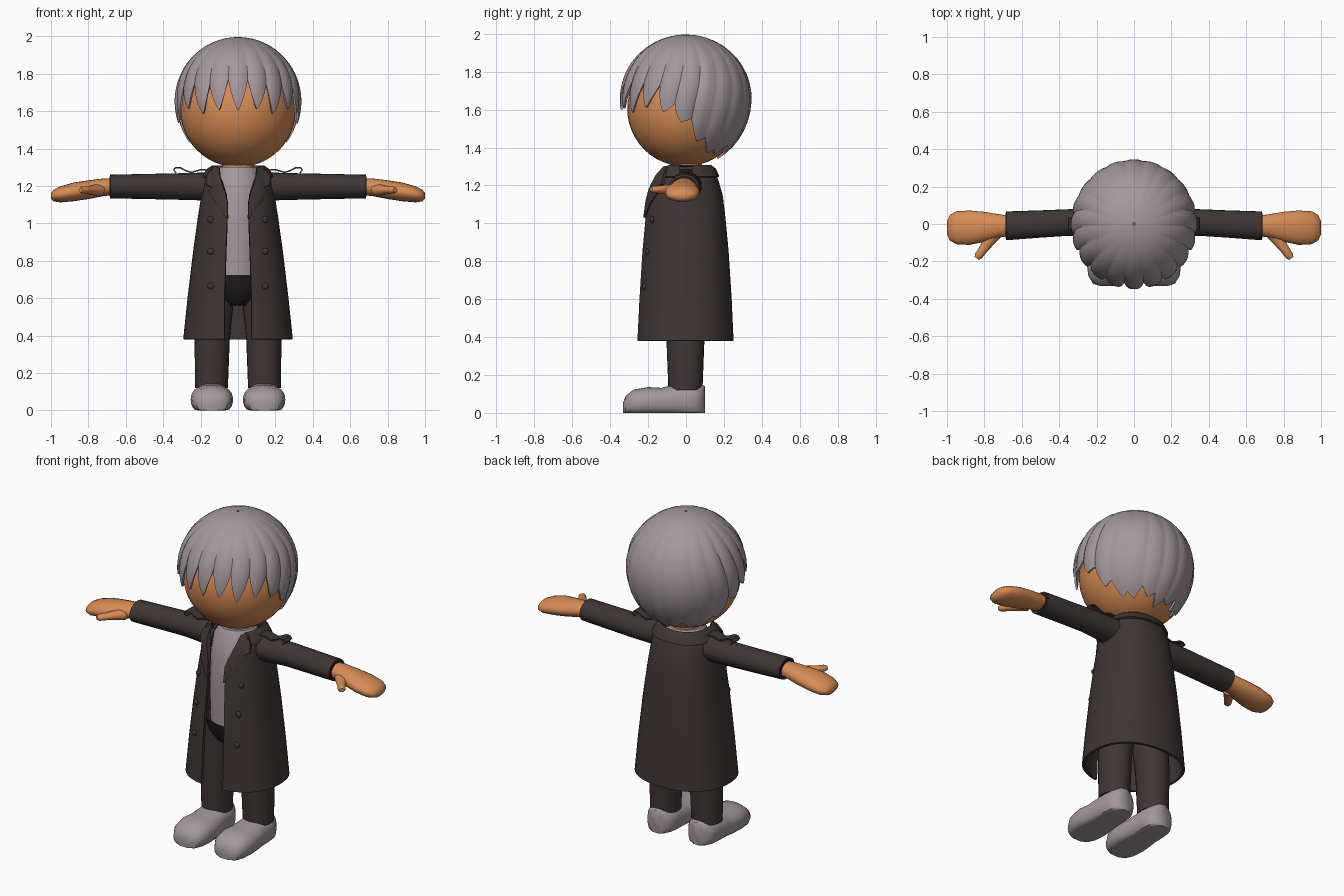
import bpy, bmesh, math
from mathutils import Vector as V

if "Cube" in bpy.data.objects:
    bpy.data.objects.remove(bpy.data.objects["Cube"])


def material(name, rgb):
    m = bpy.data.materials.new(name)
    m.diffuse_color = (*rgb, 1)
    m.use_nodes = True
    m.node_tree.nodes["Principled BSDF"].inputs["Base Color"].default_value = m.diffuse_color
    return m


SKIN = material("skin orange", (0.68, 0.26, 0.09))
LILAC = material("lilac grey", (0.37, 0.31, 0.335))
COAT = material("dark brown", (0.050, 0.037, 0.036))
BLACK = material("near black", (0.018, 0.013, 0.013))


def loft(name, rings, mat, closed=True, caps=True, thick=0, angle=40):
    """Skin a surface through rings holding equal numbers of points."""
    bm = bmesh.new()
    rows = [[bm.verts.new(p) for p in r] for r in rings]
    n = len(rows[0])
    for a, b in zip(rows, rows[1:]):
        for i in range(n if closed else n - 1):
            j = (i + 1) % n
            bm.faces.new((a[i], a[j], b[j], b[i]))
    if closed and caps:
        bm.faces.new(rows[0])
        bm.faces.new(rows[-1])
    bmesh.ops.recalc_face_normals(bm, faces=bm.faces)
    me = bpy.data.meshes.new(name)
    bm.to_mesh(me)
    bm.free()
    me.materials.append(mat)
    ob = bpy.data.objects.new(name, me)
    bpy.context.collection.objects.link(ob)
    return finish(ob, thick, angle)


def finish(ob, thick=0, angle=40):
    bpy.ops.object.select_all(action='DESELECT')
    ob.select_set(True)
    bpy.context.view_layer.objects.active = ob
    if thick:
        s = ob.modifiers.new("thickness", 'SOLIDIFY')
        s.thickness, s.offset = thick, 0
        bpy.ops.object.modifier_apply(modifier=s.name)
    bpy.ops.object.shade_smooth_by_angle(angle=math.radians(angle))
    return ob


def ring(c, u, v, n=24):
    c, u, v = V(c), V(u), V(v)
    return [c + u * math.cos(2 * math.pi * i / n) + v * math.sin(2 * math.pi * i / n) for i in range(n)]


def interp(x, table):
    for a, b in zip(table, table[1:]):
        if x <= b[0]:
            t = max(0, (x - a[0]) / (b[0] - a[0]))
            return [p + (q - p) * t for p, q in zip(a[1:], b[1:])]
    return table[-1][1:]


def ellipsoid(name, loc, scale, mat, seg=40, rings=24):
    bpy.ops.mesh.primitive_uv_sphere_add(segments=seg, ring_count=rings, radius=1, location=loc)
    ob = bpy.context.object
    ob.name, ob.scale = name, scale
    ob.data.materials.append(mat)
    return finish(ob)


# Head and neck
ellipsoid("head", (0, -0.005, 1.605), (0.308, 0.305, 0.305), SKIN)
loft("neck", [ring((0, 0, z), (0.085, 0, 0), (0, 0.085, 0)) for z in (1.25, 1.36)], SKIN)

# Hair cap: ribbed strands ending in points, short in front and long behind
HEM = [(0, 1.60, .15), (55, 1.60, .15), (75, 1.585, .08), (92, 1.54, .07),
       (108, 1.42, .05), (135, 1.37, .04), (180, 1.36, .04)]
STRANDS, PER, ROWS = 20, 8, 18
hair = []
for r in range(ROWS + 1):
    row = []
    for i in range(STRANDS * PER):
        az = 360 * i / (STRANDS * PER)
        side = min(az, 360 - az)
        tip, amp = interp(side, HEM)
        k = abs(((i / PER + 0.5) % 1) - 0.5) * 2
        hem_z = tip + amp * k ** 1.4 + 0.015 * math.sin(az * 0.13)
        end = math.acos((hem_z - 1.66) / (0.33 if hem_z > 1.66 else 0.36))
        th = 0.02 + (end - 0.02) * r / ROWS
        rib = 1 + (0.012 - 0.035 * k ** 2) * min(1, th) * (1 if side < 110 else 0.5)
        if tip > 1.5:
            rib += 0.02 * max(0, th - 1.4)
        rad = math.sin(th) * rib
        a = math.radians(az) + 0.12 * math.sin(math.radians(az)) * math.sin(th * 2)
        rz = 0.33 if th < math.pi / 2 else 0.36
        row.append((0.328 * rad * math.sin(a), -0.338 * rad * math.cos(a), 1.66 + rz * math.cos(th)))
    hair.append(row)
loft("hair", hair, LILAC, caps=False, thick=0.012, angle=35)
ellipsoid("hair_crown", (0, 0, 1.972), (0.06, 0.06, 0.015), LILAC, 20, 8)

# Coat body, open down the front: z, half width, half depth, half gap
BODY = [(.38, .285, .248, .07), (.6, .262, .238, .07), (.85, .232, .222, .062), (1.05, .204, .203, .055),
        (1.15, .188, .190, .06), (1.22, .180, .170, .08), (1.27, .165, .150, .1), (1.295, .135, .13, .1)]


def coat_y(x, z):
    a, b, _ = interp(z, BODY)
    return -0.005 - b * (1 - min(abs(x) / a, 0.85) ** 2.3) ** (1 / 2.3)


def coat_ring(z, a, b, gap, n=48):
    g, pts = math.asin(gap / a), []
    for i in range(n + 1):
        t = g + (2 * math.pi - 2 * g) * i / n
        s, c = math.sin(t), math.cos(t)
        f = (abs(s) ** 2.3 + abs(c) ** 2.3) ** (-1 / 2.3)
        pts.append((a * s * f, -0.005 - b * c * f, z))
    return pts


loft("coat", [coat_ring(*s) for s in BODY], COAT, closed=False, thick=0.016)
loft("coat_collar", [coat_ring(1.275, .135, .13, .1), coat_ring(1.303, .142, .137, .11),
                     coat_ring(1.285, .165, .158, .13), coat_ring(1.245, .187, .175, .15)],
     COAT, closed=False, thick=0.012)

# Shirt and hips
loft("shirt", [ring((0, -0.005, z), (a, 0, 0), (0, b, 0), 32) for z, a, b in
               ((.71, .15, .16), (.95, .15, .165), (1.15, .145, .155), (1.24, .135, .13), (1.3, .10, .10))], LILAC)
loft("hips", [ring((0, -0.005, z), (a, 0, 0), (0, b, 0), 32) for z, a, b in
              ((.725, .19, .165), (.66, .18, .15), (.6, .12, .12), (.56, .05, .08))], BLACK)

# Lapel rows: z, inner x, outer x (notch in the middle)
LAPEL = [(1.298, .1, .14), (1.25, .095, .17), (1.205, .082, .168), (1.19, .078, .135),
         (1.175, .07, .155), (1.12, .056, .125), (1.03, .053, .062)]
# Shoe sections along y: y, half width, height
SHOE = [(-.332, .04, .055), (-.318, .08, .09), (-.275, .105, .123), (-.2, .113, .136), (-.13, .106, .132),
        (-.08, .098, .145), (0, .095, .15), (.05, .088, .15), (.085, .065, .148), (.1, .03, .14)]
ARM = [(.12, 0, 1.2, .085, .075), (.2, .002, 1.197, .08, .074), (.35, .008, 1.197, .071, .070),
       (.5, 0, 1.197, .073, .067), (.685, -.01, 1.197, .077, .063)]
HAND = [(.67, -.01, 1.195, .055, .045), (.72, -.01, 1.193, .062, .047), (.8, -.015, 1.18, .08, .05),
        (.88, -.02, 1.168, .092, .05), (.95, -.02, 1.155, .088, .043), (.985, -.02, 1.149, .068, .032),
        (1.0, -.02, 1.147, .035, .015)]
STRAP = [(.17, 1.285), (.2, 1.287), (.25, 1.272), (.28, 1.282), (.31, 1.298), (.335, 1.297), (.345, 1.285), (.33, 1.27)]

for sx, side in ((-1, "left"), (1, "right")):
    # Lapel
    rows = []
    for z, x0, x1 in LAPEL:
        xs = [x0 + (x1 - x0) * i / 5 for i in range(6)]
        rows.append([(sx * x, coat_y(x, z) - 0.014, z) for x in xs])
    loft("lapel_" + side, rows, COAT, closed=False, thick=0.012)
    # Buttons
    for z in (.665, .85, 1.02):
        ellipsoid("button_" + side, (sx * .145, coat_y(.145, z) - .012, z), (.018, .012, .018), COAT, 16, 8)
    # Sleeve, with a dark lining at the cuff
    loft("sleeve_" + side, [ring((sx * x, y, z), (0, a, 0), (0, 0, b)) for x, y, z, a, b in ARM], COAT)
    loft("cuff_lining_" + side, [ring((sx * x, -.01, 1.197), (0, .068, 0), (0, 0, .054))
                                 for x in (.67, .688)], BLACK)
    # Mitten hand and thumb
    loft("hand_" + side, [ring((sx * x, y, z), (0, a, 0), (0, 0, b), 20) for x, y, z, a, b in HAND], SKIN, angle=60)
    d = V((sx * .58, -.81, 0))
    u = V((.81, sx * .58, 0))
    loft("thumb_" + side, [ring(V((sx * .745, -.05, 1.178)) + d * t, u * r, (0, 0, r * .85), 12) for t, r in
                           ((0, .04), (.06, .03), (.11, .024), (.15, .022), (.165, .014))], SKIN, angle=60)
    # Shoulder strap, arched off the sleeve
    loft("shoulder_strap_" + side, [[(sx * x, -.035, z), (sx * x, .035, z)] for x, z in STRAP],
         COAT, closed=False, thick=0.008)
    # Trouser leg
    loft("trouser_leg_" + side, [ring((sx * x, -.003, z), (r, 0, 0), (0, b, 0)) for z, x, r, b in
                                 ((.69, .105, .08, .11), (.55, .122, .096, .11), (.38, .138, .094, .1),
                                  (.12, .142, .088, .09))], COAT)
    # Shoe with a flat sole
    rows = []
    for y, w, h in SHOE:
        row = []
        for i in range(28):
            t = 2 * math.pi * i / 28
            c, s = math.cos(t), math.sin(t)
            f = (abs(c) ** 2.4 + abs(s) ** 2.4) ** (-1 / 2.4)
            row.append((sx * .14 + w * c * f, y, max(0, h * (.42 + .58 * s * f))))
        rows.append(row)
    loft("shoe_" + side, rows, LILAC)
